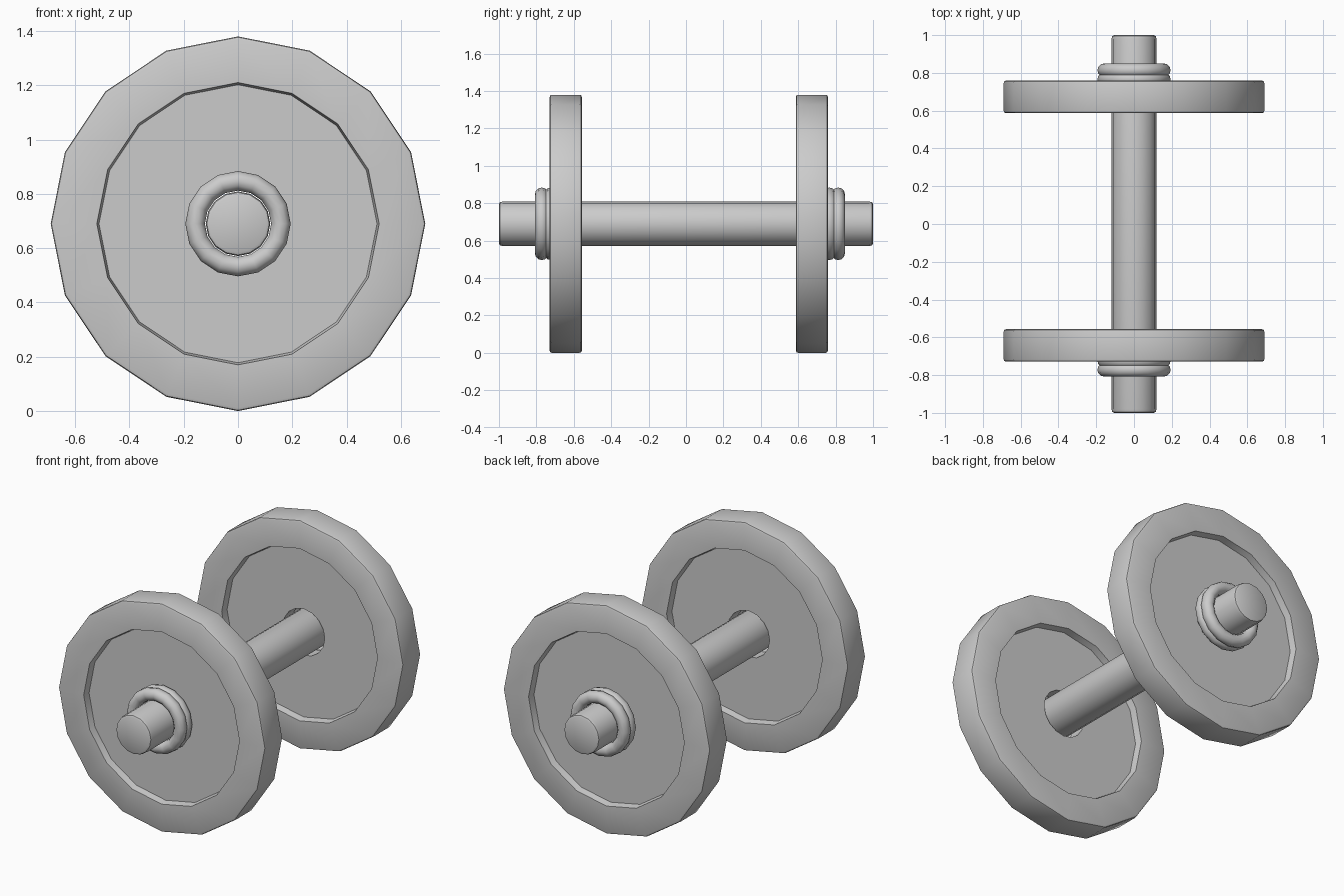
import bpy, bmesh, math

if "Cube" in bpy.data.objects:
    bpy.data.objects.remove(bpy.data.objects["Cube"])

CZ = 0.69      # axle height
SIDES = 16


def lathe(name, profile, y0=0.0, closed=True):
    """Revolve (radius, y) points around the horizontal axle."""
    bm = bmesh.new()
    rings = []
    for i in range(SIDES):
        a = 2 * math.pi * i / SIDES
        rings.append([bm.verts.new((r * math.sin(a), y0 + y, CZ + r * math.cos(a)))
                      for r, y in profile])
    n = len(profile)
    for i in range(SIDES):
        p, q = rings[i], rings[(i + 1) % SIDES]
        for j in range(n if closed else n - 1):
            k = (j + 1) % n
            bm.faces.new((p[j], p[k], q[k], q[j]))
    if not closed:
        bm.faces.new([r[0] for r in rings])
        bm.faces.new([r[-1] for r in rings])
    bmesh.ops.recalc_face_normals(bm, faces=bm.faces[:])
    me = bpy.data.meshes.new(name)
    bm.to_mesh(me)
    bm.free()
    ob = bpy.data.objects.new(name, me)
    bpy.context.collection.objects.link(ob)
    bpy.ops.object.select_all(action='DESELECT')
    bpy.context.view_layer.objects.active = ob
    ob.select_set(True)
    bpy.ops.object.shade_smooth_by_angle(angle=math.radians(40))
    return ob


# Handle bar with softened ends
lathe("handle_bar", [(0.105, -1.0), (0.115, -0.995), (0.119, -0.98),
                     (0.119, 0.98), (0.115, 0.995), (0.105, 1.0)], closed=False)

# Weight plate half profile: hole, recessed web, raised rim with soft edges
H, D, R = 0.086, 0.04, 0.69
half = [(0.14, H - D), (0.512, H - D), (0.52, H), (R - 0.012, H),
        (R - 0.003, H - 0.004), (R, H - 0.013)]
plate = half + [(r, -y) for r, y in reversed(half)]

# Round section of the collar rings
MAJOR, MINOR = 0.158, 0.036
ring = [(MAJOR + MINOR * math.cos(t), MINOR * math.sin(t))
        for t in (2 * math.pi * i / 12 for i in range(12))]

# Plates and their double collars, slightly offset as fitted
for side, plate_y, outer_y, inner_y in (("front", -0.643, -0.772, -0.724),
                                        ("back", 0.673, 0.814, 0.766)):
    lathe(side + "_weight_plate", plate, plate_y)
    lathe(side + "_collar_outer_ring", ring, outer_y)
    lathe(side + "_collar_inner_ring", ring, inner_y)
